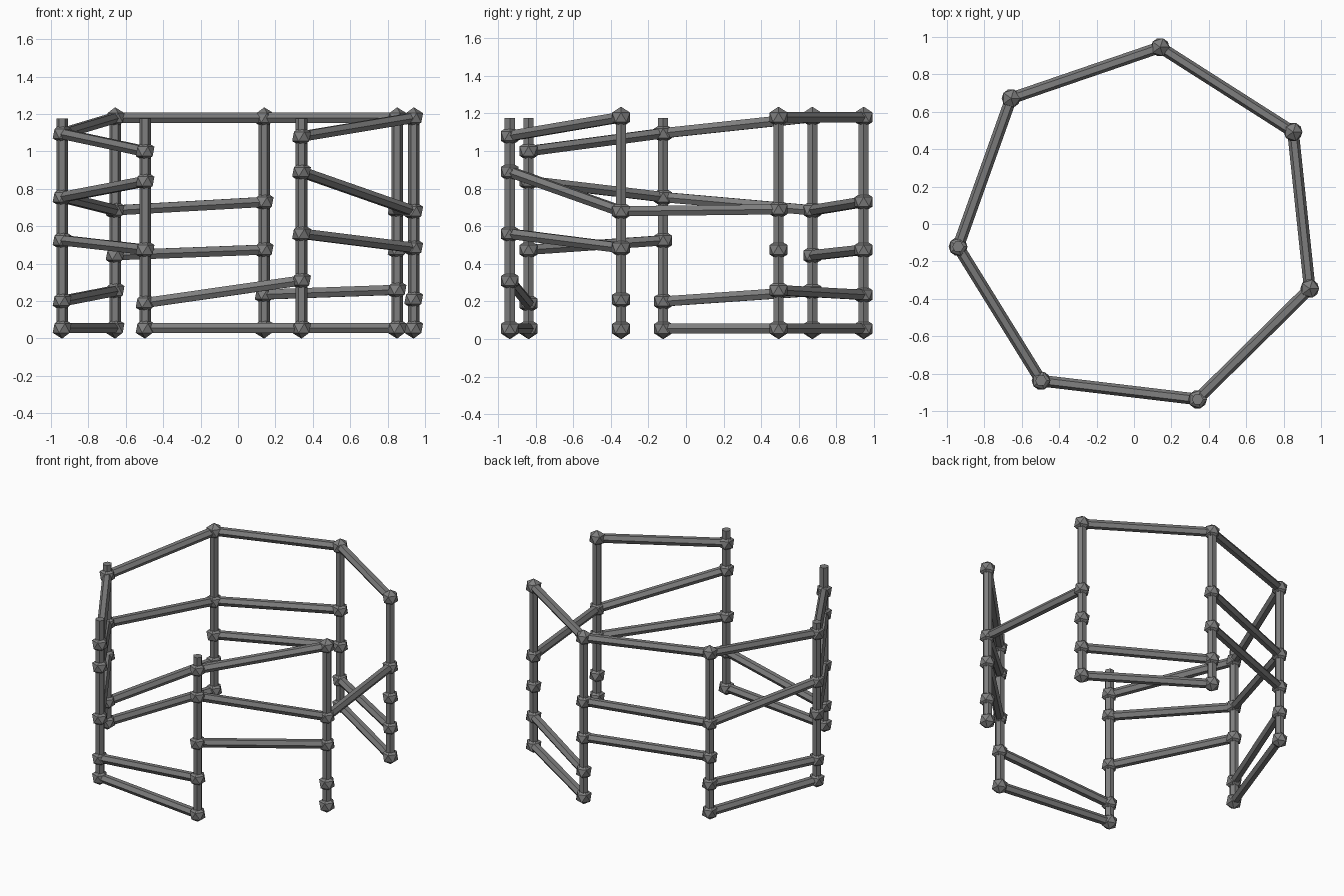
import bpy, bmesh, math
from mathutils import Vector, Matrix

cube = bpy.data.objects.get("Cube")
if cube:
    bpy.data.objects.remove(cube, do_unlink=True)

# One grey for the whole frame
steel = bpy.data.materials.new("dark_grey_steel")
steel.use_nodes = True
grey = (0.21, 0.21, 0.21, 1)
steel.diffuse_color = grey
bsdf = next(n for n in steel.node_tree.nodes if n.type == 'BSDF_PRINCIPLED')
bsdf.inputs["Base Color"].default_value = grey

BAR_RADIUS = 0.031
JOINT_RADIUS = 0.056
POST_TOP = 1.175


def finish(name, bm):
    mesh = bpy.data.meshes.new(name)
    bmesh.ops.recalc_face_normals(bm, faces=bm.faces)
    bm.to_mesh(mesh)
    bm.free()
    mesh.materials.append(steel)
    obj = bpy.data.objects.new(name, mesh)
    bpy.context.collection.objects.link(obj)
    return obj


def add_bar(bm, start, end):
    """Six-sided bar with a corner pointing sideways."""
    axis = (end - start).normalized()
    upright = abs(axis.z) > 0.9
    side = Vector((1, 0, 0)) if upright else axis.cross(Vector((0, 0, 1))).normalized()
    other = side.cross(axis)
    rings = []
    for centre in (start, end):
        ring = []
        for i in range(6):
            a = math.tau * i / 6
            offset = side * math.cos(a) + other * math.sin(a)
            ring.append(bm.verts.new(centre + offset * BAR_RADIUS))
        rings.append(ring)
        bm.faces.new(ring)
    low, high = rings
    for i in range(6):
        j = (i + 1) % 6
        bm.faces.new((low[i], low[j], high[j], high[i]))


# Joint heights on each post, bottom to top, clockwise from the back
heights = [
    (0.055, 0.235, 0.475, 0.73, 1.18),
    (0.055, 0.26, 0.475, 0.69, 1.18),
    (0.055, 0.21, 0.485, 0.68, 1.18),
    (0.055, 0.31, 0.56, 0.89, 1.08),
    (0.055, 0.19, 0.475, 0.84, 1.0),
    (0.055, 0.20, 0.525, 0.755, 1.095),
    (0.055, 0.255, 0.445, 0.685, 1.18),
]
# Sides that carry a rail at each level; side n runs from post n to the next
rail_sides = [(0, 3, 5), (0, 3, 5), (2, 4, 6), (1, 2, 4, 5, 6), (0, 2, 4, 5, 6)]

centre = Vector((0.025, -0.019, 0))
corners = []
for n in range(7):
    a = math.radians(83.2) - math.tau * n / 7
    corners.append(centre + Vector((math.cos(a), math.sin(a), 0)) * 0.971)


def joint_point(post, level):
    post %= 7
    return corners[post] + Vector((0, 0, heights[post][level]))


for n in range(7):
    # Upright post
    bm = bmesh.new()
    add_bar(bm, joint_point(n, 0), corners[n] + Vector((0, 0, POST_TOP)))
    finish(f"post_{n + 1}", bm)

    # Faceted ball joints on the post
    bm = bmesh.new()
    for level in range(5):
        bmesh.ops.create_icosphere(bm, subdivisions=1, radius=JOINT_RADIUS,
                                   matrix=Matrix.Translation(joint_point(n, level)))
    finish(f"post_joints_{n + 1}", bm)

# Rails between neighbouring posts
for level, sides in enumerate(rail_sides):
    for n in sides:
        bm = bmesh.new()
        add_bar(bm, joint_point(n, level), joint_point(n + 1, level))
        finish(f"rail_level_{level + 1}_side_{n + 1}", bm)
